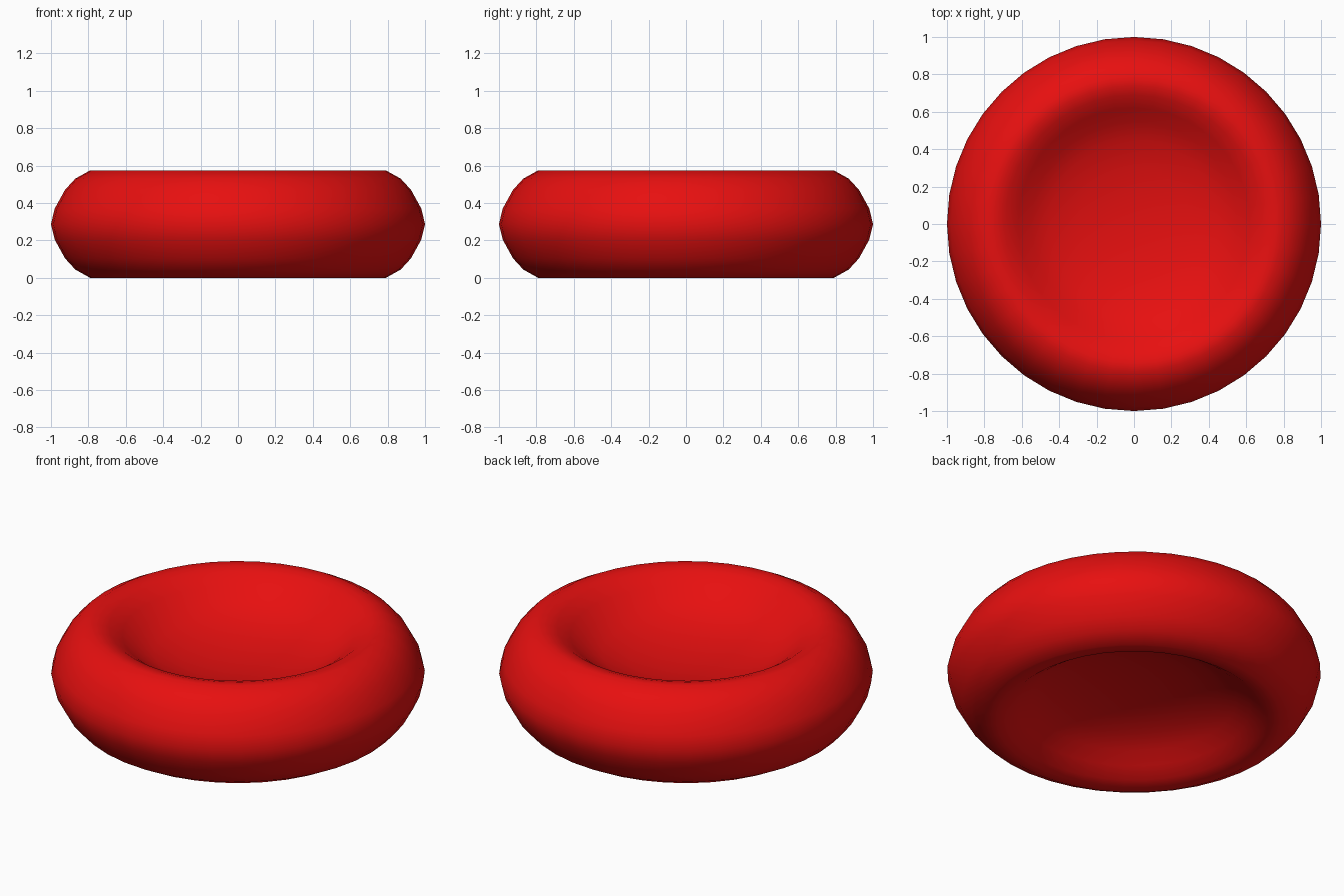
import bpy, bmesh, math

if "Cube" in bpy.data.objects:
    bpy.data.objects.remove(bpy.data.objects["Cube"])

SEGMENTS = 40
HALF = 0.2875  # half thickness

# Upper half of the cross-section: (radius, height above mid plane), centre to outer edge
upper = [(0.0, 0.055), (0.15, 0.06), (0.3, 0.08), (0.45, 0.117), (0.55, 0.168),
         (0.62, 0.222), (0.69, 0.27), (0.74, 0.2855), (0.79, HALF), (0.87, 0.243),
         (0.925, 0.183), (0.98, 0.083), (1.0, 0.0)]
# Mirror for the underside
profile = upper + [(r, -z) for r, z in reversed(upper[:-1])]

# Lathe the dished disc
bm = bmesh.new()
verts = [bm.verts.new((r, 0, z + HALF)) for r, z in profile]
edges = [bm.edges.new(pair) for pair in zip(verts, verts[1:])]
bmesh.ops.spin(bm, geom=verts + edges, cent=(0, 0, 0), axis=(0, 0, 1),
               angle=math.tau, steps=SEGMENTS, use_duplicate=False)
bmesh.ops.remove_doubles(bm, verts=bm.verts[:], dist=1e-4)
bmesh.ops.recalc_face_normals(bm, faces=bm.faces[:])
for f in bm.faces:
    f.smooth = True

mesh = bpy.data.meshes.new("biconcave_disc")
bm.to_mesh(mesh)
bm.free()
disc = bpy.data.objects.new("biconcave_disc", mesh)
bpy.context.collection.objects.link(disc)

# Red surface
red = bpy.data.materials.new("red")
red.diffuse_color = (0.8, 0.005, 0.005, 1)
red.use_nodes = True
red.node_tree.nodes["Principled BSDF"].inputs["Base Color"].default_value = red.diffuse_color
mesh.materials.append(red)
